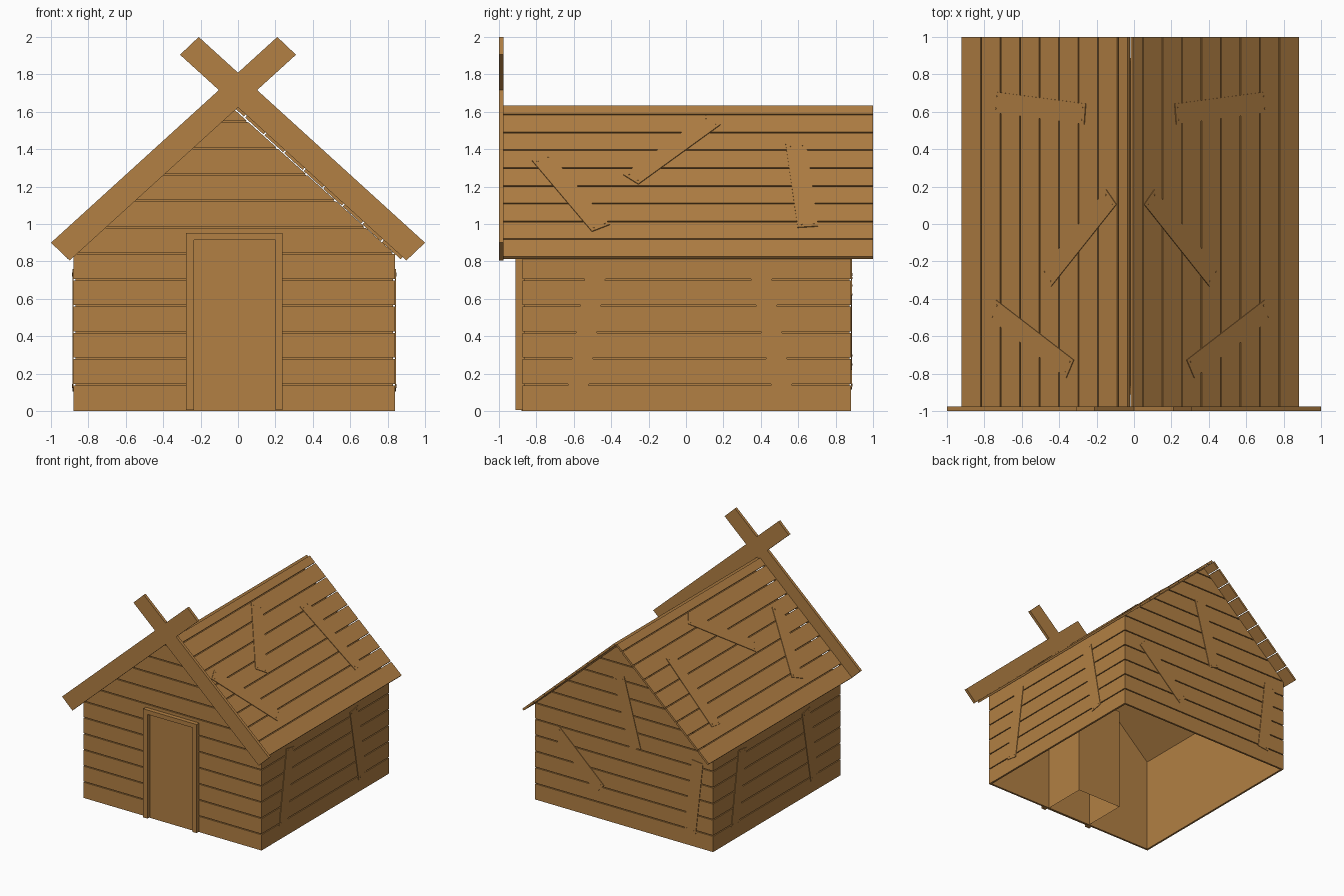
import bpy, bmesh, math
from mathutils import Vector as V

if "Cube" in bpy.data.objects:
    bpy.data.objects.remove(bpy.data.objects["Cube"])

wood = bpy.data.materials.new("brown_wood")
wood.diffuse_color = (0.445, 0.214, 0.057, 1)
wood.use_nodes = True
wood.node_tree.nodes["Principled BSDF"].inputs["Base Color"].default_value = wood.diffuse_color

CX = -0.02                      # centre line of the house body
HALF, EAVE, APEX = 0.86, 0.838, 1.612
FRONT, BACK = -0.875, 0.883     # outer plank faces
T, PITCH, GAP = 0.01, 0.1405, 0.004
SLOPE = 0.911
COS = 1 / math.hypot(1, SLOPE)
SIN = SLOPE * COS


def prism(bm, pts, vec):
    """Closed solid: polygon pts extruded along vec."""
    a = [bm.verts.new(p) for p in pts]
    b = [bm.verts.new(V(p) + V(vec)) for p in pts]
    bm.faces.new(a)
    bm.faces.new(b[::-1])
    for i in range(len(a)):
        j = (i + 1) % len(a)
        bm.faces.new((a[j], a[i], b[i], b[j]))


def finish(name, bm):
    bmesh.ops.recalc_face_normals(bm, faces=bm.faces)
    me = bpy.data.meshes.new(name)
    bm.to_mesh(me)
    bm.free()
    me.materials.append(wood)
    ob = bpy.data.objects.new(name, me)
    bpy.context.collection.objects.link(ob)
    return ob


def box(bm, x0, x1, y0, y1, z0, z1):
    prism(bm, [(x0, y0, z0), (x1, y0, z0), (x1, y1, z0), (x0, y1, z0)], (0, 0, z1 - z0))


def patch(bm, p, q, place, normal, width=0.11):
    """Nailed repair board from p to q in the 2D plane mapped by place."""
    p, q = V(p), V(q)
    d = (q - p).normalized()
    n = V((-d.y, d.x)) * width / 2
    prism(bm, [place(c) for c in (p - n, q - n, q + n, p + n)], V(normal) * 0.006)
    for end, s in ((p, 1), (q, -1)):
        for k in (-0.6, 0.6):
            c = end + d * s * 0.02 + n * k
            r = 0.005
            prism(bm, [place(c + V(o) * r) for o in ((-1, 0), (0, -1), (1, 0), (0, 1))],
                  V(normal) * 0.008)


# House body: thin gabled shell, open at the bottom
bm = bmesh.new()
w = HALF - T
prof = [(CX - w, 0), (CX + w, 0), (CX + w, EAVE), (CX, APEX - 0.005), (CX - w, EAVE)]
prism(bm, [(x, FRONT + T, z) for x, z in prof], (0, BACK - FRONT - 2 * T, 0))
bmesh.ops.recalc_face_normals(bm, faces=bm.faces)
bmesh.ops.delete(bm, geom=[f for f in bm.faces if f.normal.z < -0.9], context='FACES_ONLY')
body = finish("house_body", bm)
mod = body.modifiers.new("thickness", 'SOLIDIFY')
mod.thickness, mod.offset = 0.01, -1


# Gable wall planks, front and back
def half_width(z):
    return min(HALF, (APEX - z) / (APEX - EAVE) * HALF)


for name, y, dy in (("front_planks", FRONT, T), ("back_planks", BACK, -T)):
    bm = bmesh.new()
    for i in range(12):
        z0 = i * PITCH + (GAP if i else 0)
        z1 = min((i + 1) * PITCH - GAP, APEX - 0.002)
        a, b = half_width(z0), half_width(z1)
        prism(bm, [(CX - a, y, z0), (CX + a, y, z0), (CX + b, y, z1), (CX - b, y, z1)], (0, dy, 0))
    finish(name, bm)

# Side wall planks and their repair boards (right side rotated half a turn for the left)
for name, s in (("right", 1), ("left", -1)):
    bm = bmesh.new()
    for i in range(6):
        z0 = i * PITCH + (GAP if i else 0)
        x = sorted((CX + s * HALF, CX + s * (HALF - T)))
        box(bm, *x, FRONT, BACK, z0, (i + 1) * PITCH - GAP)
    finish(name + "_planks", bm)
    bm = bmesh.new()
    side = lambda c: V((CX + s * (HALF - 0.001), s * c.x, c.y))
    patch(bm, (-0.58, 0.115), (-0.48, 0.75), side, (s, 0, 0))
    patch(bm, (0.515, 0.115), (0.395, 0.75), side, (s, 0, 0))
    finish(name + "_wall_repair_boards", bm)

# Back wall repair boards
bm = bmesh.new()
rear = lambda c: V((c.x, BACK - 0.001, c.y))
for p, q in (((0.64, 0.66), (0.21, 0.26)), ((0.03, 1.29), (-0.13, 0.70)), ((-0.73, 0.75), (-0.66, 0.12))):
    patch(bm, p, q, rear, (0, 1, 0))
finish("back_wall_repair_boards", bm)

# Roof planks running front to back, with repair boards, on both slopes
RT = 0.018
cuts = [0.002] + [0.055 + 0.1045 * k for k in range(8)] + [0.889]
for name, s in (("right", 1), ("left", -1)):
    normal = V((s * SIN, 0, COS))
    under = lambda d, y: V((CX + s * d, y, 1.622 - SLOPE * d))
    bm = bmesh.new()
    for i, (a, b) in enumerate(zip(cuts, cuts[1:])):
        a += 0.003 if i else 0
        b -= 0.003 if i < len(cuts) - 2 else 0
        prism(bm, [under(a, -0.975), under(b, -0.975), under(b, 1), under(a, 1)], normal * RT)
    finish(name + "_roof_planks", bm)
    bm = bmesh.new()
    top = lambda c: under(c.x * COS - 0.012, c.y) + normal * (RT - 0.001)
    for (x0, y0), (x1, y1) in (((0.728, 0.652), (0.24, 0.588)),
                               ((0.10, 0.145), (0.45, -0.295)),
                               ((0.735, -0.455), (0.32, -0.775))):
        patch(bm, (x0 / COS, y0), (x1 / COS, y1), top, normal)
    finish(name + "_roof_repair_boards", bm)

# Crossed barge boards at the front
for name, s in (("left", 1), ("right", -1)):
    bm = bmesh.new()
    pts = [(-1.0, 0.90), (-0.90, 0.805), (0.31, 1.905), (0.21, 2.0)]
    prism(bm, [(s * x, -1.0, z) for x, z in pts], (0, 0.025, 0))
    finish(name + "_barge_board", bm)

# Door: deep box, open underneath
bm = bmesh.new()
box(bm, -0.235, 0.20, -0.88, -0.47, 0.0, 0.915)
bmesh.ops.recalc_face_normals(bm, faces=bm.faces)
bmesh.ops.delete(bm, geom=[f for f in bm.faces if f.normal.z < -0.9], context='FACES_ONLY')
finish("door", bm)

# Door frame: two posts and a lintel
bm = bmesh.new()
prism(bm, [(x, -0.912, z) for x, z in ((-0.278, 0.005), (-0.235, 0.005), (-0.235, 0.915), (0.20, 0.915),
                                       (0.20, 0.005), (0.238, 0.005), (0.238, 0.953), (-0.278, 0.953))],
      (0, 0.045, 0))
finish("door_frame", bm)
